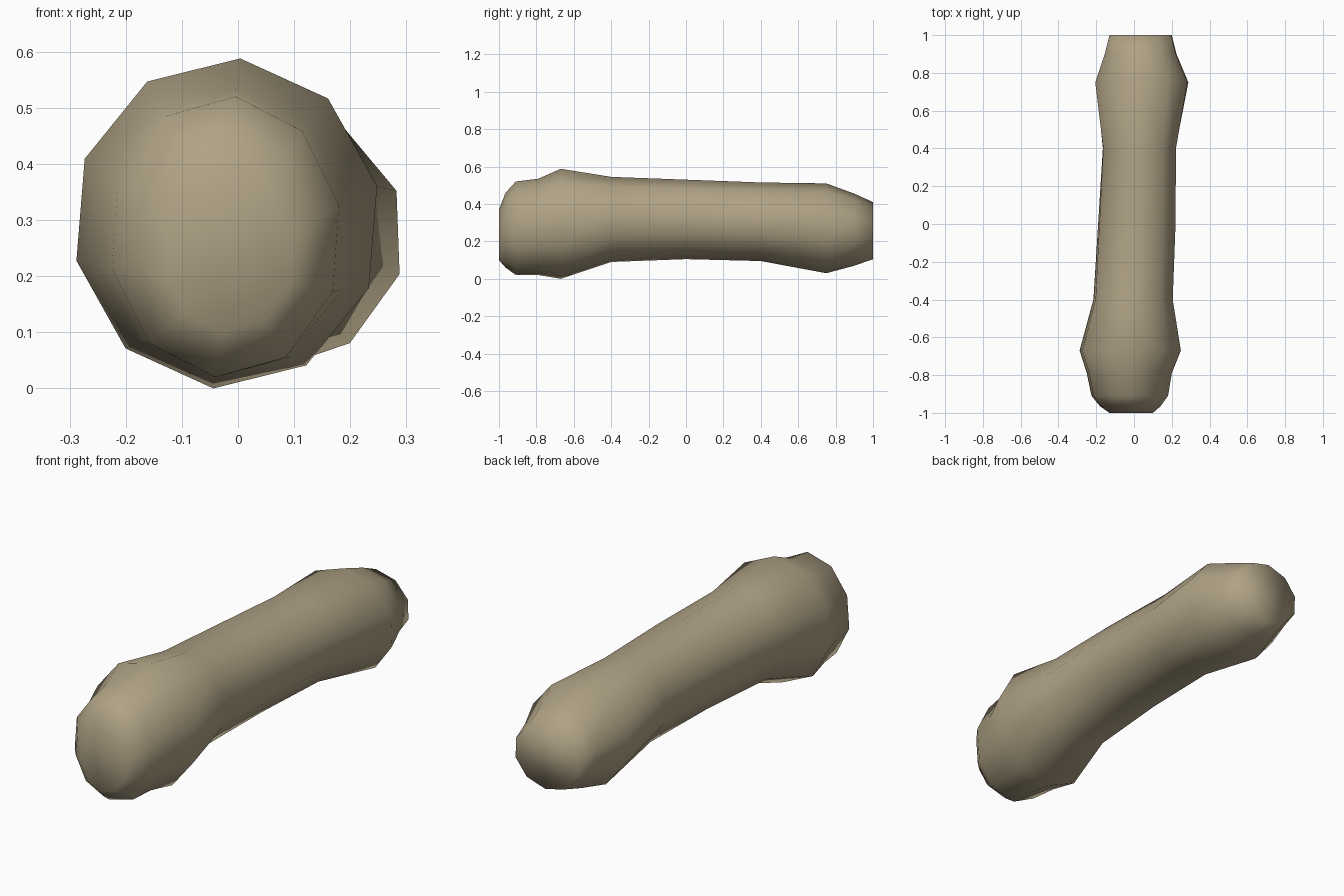
import bpy, bmesh, math

if "Cube" in bpy.data.objects:
    bpy.data.objects.remove(bpy.data.objects["Cube"])

SIDES = 10
# cross-sections along the shaft: y, x min, x max, z min, z max, twist in degrees
RINGS = [
    (-1.00, -0.13, 0.10, 0.10, 0.37, 13),
    (-0.965, -0.18, 0.14, 0.06, 0.46, 13),
    (-0.91, -0.225, 0.18, 0.02, 0.52, 13),
    (-0.79, -0.25, 0.20, 0.02, 0.535, 13),
    (-0.67, -0.288, 0.248, 0.00, 0.588, 13),
    (-0.40, -0.215, 0.205, 0.09, 0.545, 13),
    (0.00, -0.19, 0.22, 0.105, 0.53, 15),
    (0.40, -0.165, 0.222, 0.095, 0.515, 17),
    (0.75, -0.205, 0.288, 0.03, 0.51, 20),
    (0.90, -0.155, 0.225, 0.07, 0.455, 20),
    (1.00, -0.13, 0.20, 0.105, 0.41, 20),
]


def ring_points(y, x0, x1, z0, z1, twist):
    """Ten-sided section stretched to fill its bounds exactly."""
    ang = [math.radians(twist + 360 * i / SIDES) for i in range(SIDES)]
    c, s = [math.cos(a) for a in ang], [math.sin(a) for a in ang]

    def fit(v, lo, hi):
        return [lo + (k - min(v)) / (max(v) - min(v)) * (hi - lo) for k in v]
    return [(x, y, z) for x, z in zip(fit(c, x0, x1), fit(s, z0, z1))]


# lofted shaft with swollen ends
bm = bmesh.new()
rings = [[bm.verts.new(p) for p in ring_points(*r)] for r in RINGS]
for a, b in zip(rings, rings[1:]):
    for i in range(SIDES):
        j = (i + 1) % SIDES
        bm.faces.new((a[i], a[j], b[j], b[i]))
# end caps
bm.faces.new(rings[0])
bm.faces.new(rings[-1])
bmesh.ops.recalc_face_normals(bm, faces=bm.faces)
for f in bm.faces:
    f.smooth = True

mesh = bpy.data.meshes.new("bone_shaft")
bm.to_mesh(mesh)
bm.free()
shaft = bpy.data.objects.new("bone_shaft", mesh)
bpy.context.collection.objects.link(shaft)

mat = bpy.data.materials.new("dull tan")
mat.diffuse_color = (0.43, 0.36, 0.235, 1)
mat.use_nodes = True
mat.node_tree.nodes["Principled BSDF"].inputs["Base Color"].default_value = mat.diffuse_color
mesh.materials.append(mat)
